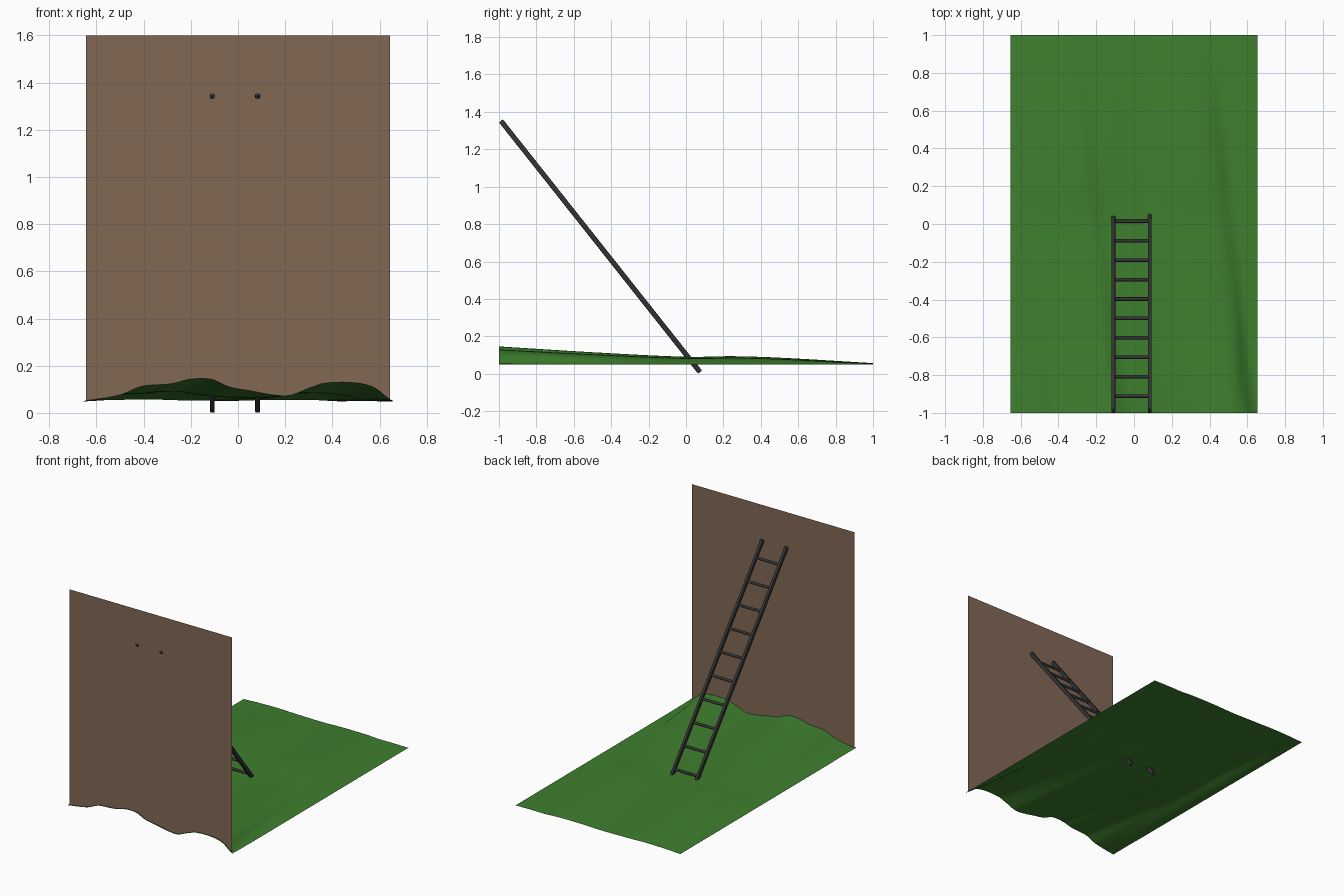
import bpy, bmesh, math
from mathutils import Vector, Matrix

if "Cube" in bpy.data.objects:
    bpy.data.objects.remove(bpy.data.objects["Cube"])


def material(name, rgb):
    m = bpy.data.materials.new(name)
    m.diffuse_color = (*rgb, 1)
    m.use_nodes = True
    m.node_tree.nodes["Principled BSDF"].inputs["Base Color"].default_value = m.diffuse_color
    return m


GRASS = material("grass green", (0.048, 0.212, 0.027))
BROWN = material("wall brown", (0.223, 0.140, 0.090))
DARK = material("ladder charcoal", (0.033, 0.033, 0.034))

# Ridge profile along the wall (x, rise) and how it fades away from it (y, factor)
RIDGE = [(-0.66, 0.0), (-0.5, 0.027), (-0.42, 0.06), (-0.385, 0.067), (-0.28, 0.075),
         (-0.2, 0.094), (-0.11, 0.093), (-0.04, 0.062), (0.05, 0.045), (0.15, 0.027),
         (0.22, 0.025), (0.3, 0.055), (0.37, 0.077), (0.5, 0.078), (0.58, 0.057),
         (0.655, 0.004), (0.75, 0.012), (0.9, 0.0)]
FADE = [(-1, 1), (-0.5, 0.68), (0, 0.43), (0.25, 0.46), (0.5, 0.38), (1, 0.08)]


def sample(table, t):
    """Smooth interpolation through a table of points."""
    n = len(table)
    if t <= table[0][0]:
        return table[0][1]
    for i in range(n - 1):
        (x0, a), (x1, b) = table[i], table[i + 1]
        if t <= x1:
            def slope(k):
                p, q = table[max(k - 1, 0)], table[min(k + 1, n - 1)]
                return (q[1] - p[1]) / (q[0] - p[0])
            w, s = x1 - x0, (t - x0) / (x1 - x0)
            return ((2*s**3 - 3*s*s + 1) * a + (s**3 - 2*s*s + s) * w * slope(i)
                    + (3*s*s - 2*s**3) * b + (s**3 - s*s) * w * slope(i + 1))
    return table[-1][1]


def height(x, y):
    # ridges run slightly diagonally and die out at the side edges
    edge = min(1, (0.655 - abs(x)) / 0.12)
    edge = edge * edge * (3 - 2 * edge)
    blend = min(1, (y + 1) / 0.3)
    rise = sample(RIDGE, x + 0.118 * (y + 1))
    return 0.049 + sample(FADE, y) * rise * (1 - blend * (1 - edge))


def finish(name, bm, mat, smooth=True):
    me = bpy.data.meshes.new(name)
    bm.to_mesh(me)
    bm.free()
    me.materials.append(mat)
    ob = bpy.data.objects.new(name, me)
    bpy.context.collection.objects.link(ob)
    if smooth:
        bpy.ops.object.select_all(action='DESELECT')
        ob.select_set(True)
        bpy.context.view_layer.objects.active = ob
        bpy.ops.object.shade_smooth_by_angle(angle=math.radians(40))
    return ob


# Rolling grass ground
bm = bmesh.new()
bmesh.ops.create_grid(bm, x_segments=90, y_segments=70, size=1)
for v in bm.verts:
    v.co.x *= 0.655
    v.co.z = height(v.co.x, v.co.y)
finish("grass_ground", bm, GRASS)

# Thin wall whose lower edge follows the ground
WALL_Y = -0.99
bm = bmesh.new()
xs = [-0.645 + 1.29 * i / 90 for i in range(91)]
bottom = [bm.verts.new((x, WALL_Y, height(x, WALL_Y))) for x in xs]
top = [bm.verts.new((x, WALL_Y, 1.6)) for x in xs]
for i in range(90):
    bm.faces.new((bottom[i], bottom[i + 1], top[i + 1], top[i]))
finish("wall", bm, BROWN, smooth=False)

# Ladder rails: bevelled bars leaning through the wall
foot, head = Vector((0, 0.075, 0.0085)), Vector((0, -0.9895, 1.352))
lean = head - foot
turn = lean.to_track_quat('Z', 'X').to_matrix().to_4x4()
turn = Matrix.Rotation(math.atan2(-lean.y, lean.z), 4, 'X')
for side, x in (("left", -0.109), ("right", 0.083)):
    bm = bmesh.new()
    bmesh.ops.create_cube(bm, size=1)
    bmesh.ops.scale(bm, vec=(0.02, 0.027, lean.length), verts=bm.verts)
    bmesh.ops.bevel(bm, geom=bm.edges[:], offset=0.004, segments=2, profile=0.5,
                    affect='EDGES')
    mid = (foot + head) / 2
    bm.transform(Matrix.Translation((x, mid.y, mid.z)) @ turn)
    finish(side + "_ladder_rail", bm, DARK)

# Ladder rungs
for i in range(10):
    y = 0.014 - 0.1028 * i
    p = foot + lean * ((y - foot.y) / lean.y)
    bm = bmesh.new()
    bmesh.ops.create_cone(bm, cap_ends=True, segments=16, radius1=0.0095,
                          radius2=0.0095, depth=0.19)
    bm.transform(Matrix.Translation((-0.013, p.y, p.z)) @ Matrix.Rotation(math.pi / 2, 4, 'Y'))
    finish("ladder_rung_%d" % (i + 1), bm, DARK)
